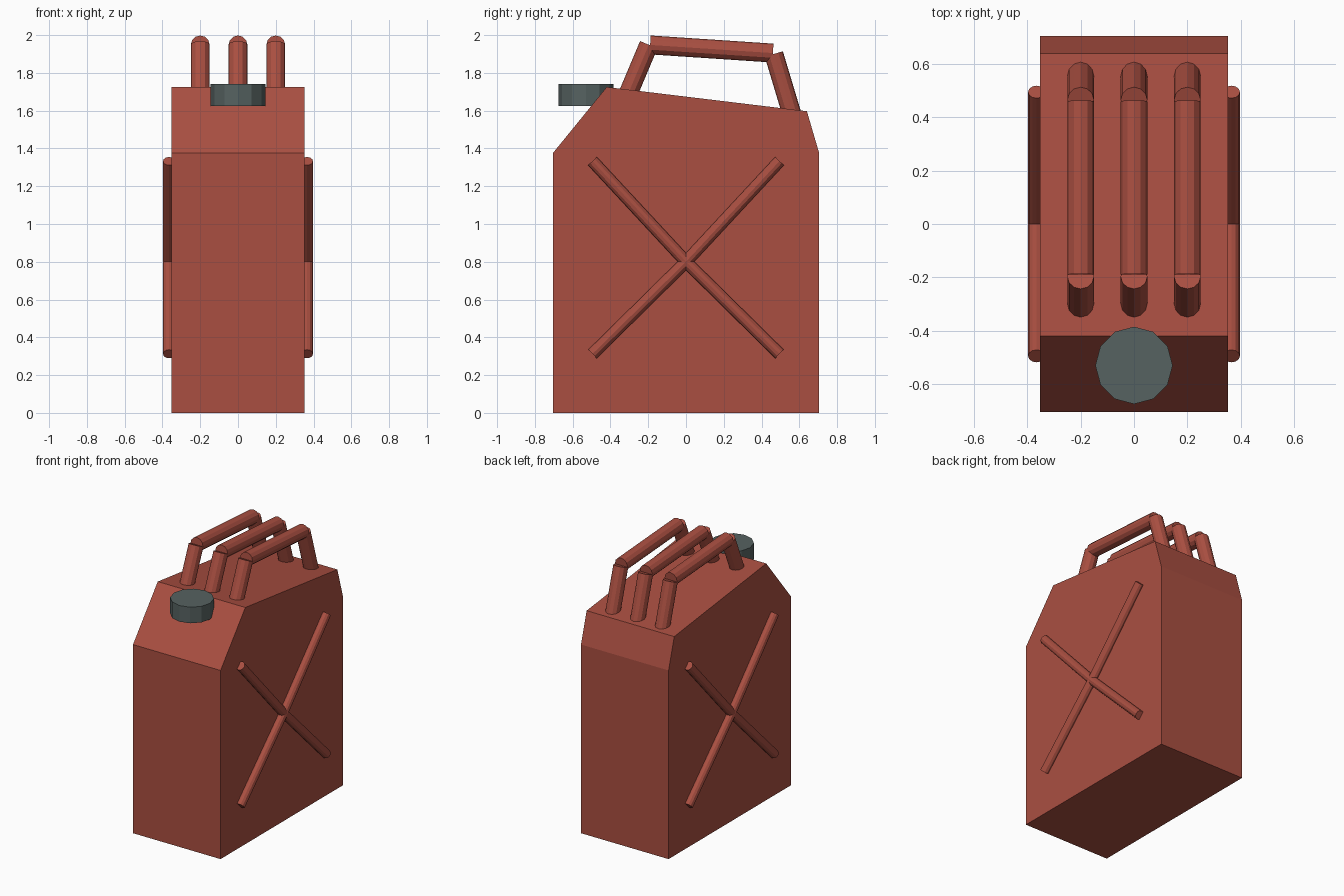
import bpy
import bmesh
import math
from mathutils import Matrix, Vector

cube = bpy.data.objects.get("Cube")
if cube:
    bpy.data.objects.remove(cube, do_unlink=True)


def make_material(name, rgb):
    mat = bpy.data.materials.new(name)
    mat.use_nodes = True
    mat.diffuse_color = (*rgb, 1)
    mat.node_tree.nodes["Principled BSDF"].inputs["Base Color"].default_value = (*rgb, 1)
    return mat


RED = make_material("faded red paint", (0.40, 0.078, 0.053))
GREY = make_material("dark grey cap", (0.093, 0.122, 0.119))


def finish(bm, name, mat):
    bmesh.ops.recalc_face_normals(bm, faces=bm.faces)
    mesh = bpy.data.meshes.new(name)
    bm.to_mesh(mesh)
    bm.free()
    mesh.materials.append(mat)
    obj = bpy.data.objects.new(name, mesh)
    bpy.context.collection.objects.link(obj)
    return obj


def rod(name, x, start, end, radius, mat, sides=12):
    """Cylinder between two (y, z) points in the plane at x."""
    a, b = Vector((x, *start)), Vector((x, *end))
    d = b - a
    matrix = Matrix.Translation((a + b) / 2) @ Matrix.Rotation(math.atan2(-d.y, d.z), 4, "X")
    bm = bmesh.new()
    bmesh.ops.create_cone(bm, cap_ends=True, segments=sides, radius1=radius,
                          radius2=radius, depth=d.length, matrix=matrix)
    return finish(bm, name, mat)


# Can body: side profile extruded across the width
HALF_WIDTH = 0.353
profile = [(-0.705, 0), (0.705, 0), (0.705, 1.375),
           (0.64, 1.597), (-0.42, 1.725), (-0.705, 1.375)]
bm = bmesh.new()
side = bm.faces.new([bm.verts.new((-HALF_WIDTH, y, z)) for y, z in profile])
moved = bmesh.ops.extrude_face_region(bm, geom=[side], use_keep_orig=True)["geom"]
bmesh.ops.translate(bm, vec=(2 * HALF_WIDTH, 0, 0),
                    verts=[v for v in moved if isinstance(v, bmesh.types.BMVert)])
finish(bm, "can_body", RED)

# Filler cap
rod("filler_cap", 0, (-0.53, 1.625), (-0.53, 1.742), 0.145, GREY)

# Three carrying handles, each with two legs and a grip
for label, x in (("right", -0.2), ("middle", 0), ("left", 0.2)):
    rod(label + "_handle_front_leg", x, (-0.325, 1.645), (-0.197, 1.949), 0.05, RED)
    rod(label + "_handle_grip", x, (-0.19, 1.948), (0.46, 1.905), 0.05, RED)
    rod(label + "_handle_back_leg", x, (0.57, 1.55), (0.465, 1.90), 0.05, RED)

# Crossed ribs on both sides, four arms meeting at the centre
for label, sx in (("right", -1), ("left", 1)):
    for end, sy in (("front", -1), ("back", 1)):
        for level, z in (("upper", 1.333), ("lower", 0.312)):
            rod(f"{label}_{end}_{level}_rib", sx * 0.365, (0, 0.8), (sy * 0.495, z), 0.032, RED)
